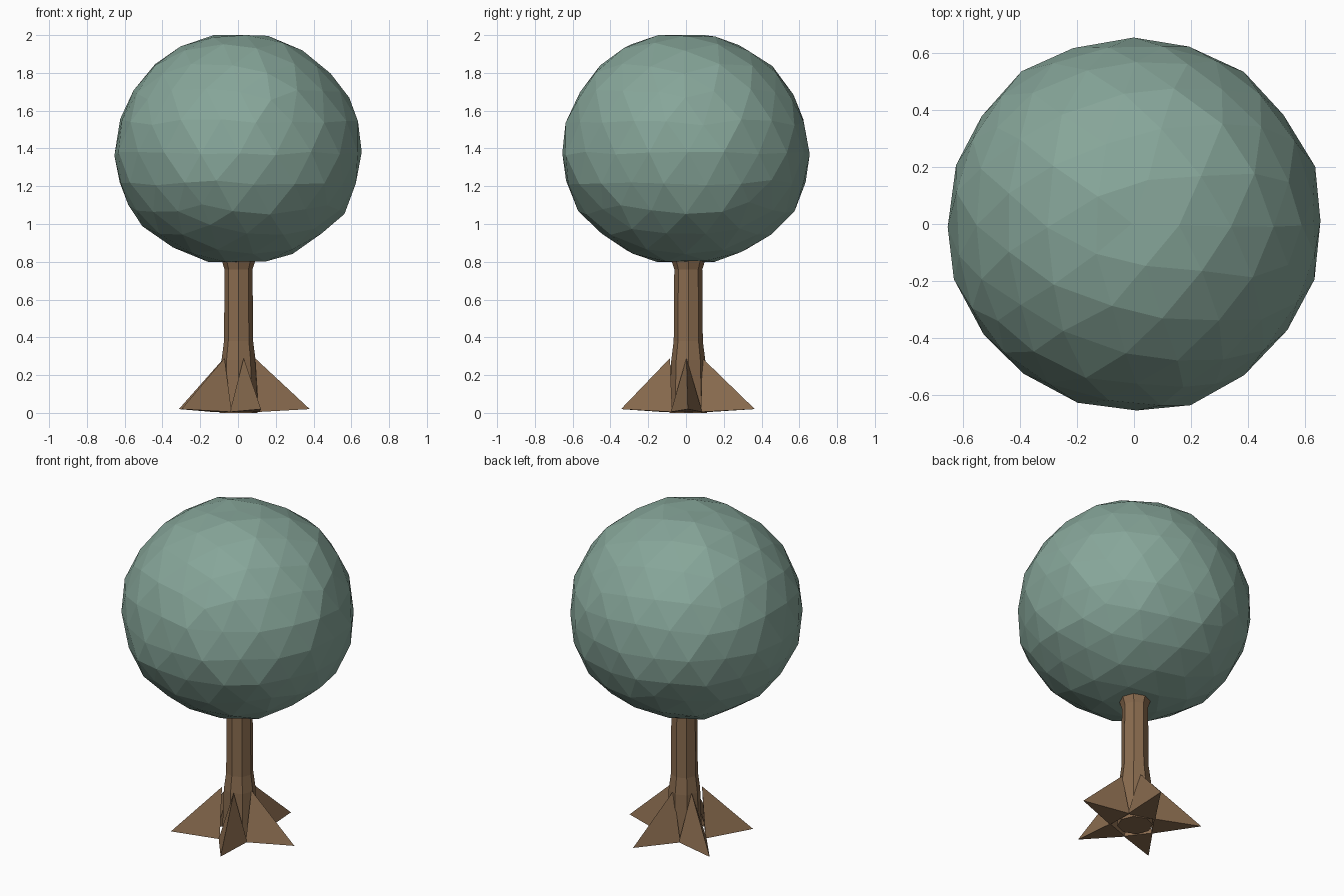
import bpy, bmesh, random
from math import sin, cos, radians
from mathutils import Vector

random.seed(7)
cube = bpy.data.objects.get("Cube")
if cube:
    bpy.data.objects.remove(cube, do_unlink=True)


def material(name, rgb):
    mat = bpy.data.materials.new(name)
    mat.use_nodes = True
    color = (*rgb, 1)
    mat.diffuse_color = color
    mat.node_tree.nodes["Principled BSDF"].inputs["Base Color"].default_value = color
    return mat


def finish(name, bm, mat):
    bmesh.ops.recalc_face_normals(bm, faces=bm.faces[:])
    mesh = bpy.data.meshes.new(name)
    bm.to_mesh(mesh)
    bm.free()
    mesh.materials.append(mat)
    obj = bpy.data.objects.new(name, mesh)
    bpy.context.collection.objects.link(obj)
    return obj


def polar(radius, degrees, z):
    a = radians(degrees)
    return Vector((radius * cos(a), radius * sin(a), z))


def clamp(value, low, high):
    return max(low, min(high, value))


leaf = material("leaf green", (0.24, 0.38, 0.32))
bark = material("bark brown", (0.25, 0.147, 0.077))

# Canopy: slightly uneven faceted ball, flatter below, with trimmed sides and top
HALF, MIDDLE = 0.655, 1.37
bm = bmesh.new()
bmesh.ops.create_icosphere(bm, subdivisions=3, radius=1)
for v in bm.verts:
    n = v.co.normalized()
    slide = Vector([random.uniform(-0.02, 0.02) for _ in range(3)])
    p = (n + slide).normalized() * random.uniform(0.985, 1.012)
    height = 0.65 if p.z > 0 else 0.59
    v.co = (clamp(p.x * 0.66, -HALF, HALF),
            clamp(p.y * 0.66, -HALF, HALF),
            clamp(MIDDLE + p.z * height, 0.8, 2.0))
finish("canopy", bm, leaf)

# Trunk: eight-sided lofted column, flared at both ends
SIDES = 8
profile = [(0.1, 0.0), (0.09, 0.28), (0.077, 0.38), (0.074, 0.76), (0.097, 0.83)]
bm = bmesh.new()
rings = [[bm.verts.new(polar(r, 360 * i / SIDES, z) + Vector((0.003, 0.012, 0)))
          for i in range(SIDES)] for r, z in profile]
for low, high in zip(rings, rings[1:]):
    for i in range(SIDES):
        j = (i + 1) % SIDES
        bm.faces.new((low[i], low[j], high[j], high[i]))
bm.faces.new(rings[0][::-1])
bm.faces.new(rings[-1])
finish("trunk", bm, bark)

# Roots: five wedges spreading from the trunk to pointed tips
for k, reach in enumerate((0.38, 0.38, 0.38, 0.377, 0.365)):
    angle = 1.5 + 72 * k
    bm = bmesh.new()
    apex = bm.verts.new(polar(0.09, angle, 0.29))
    tip = bm.verts.new(polar(reach, angle, 0.02))
    left = bm.verts.new(polar(0.135, angle + 38, 0.005))
    right = bm.verts.new(polar(0.135, angle - 38, 0.005))
    for face in ((apex, left, tip), (apex, tip, right),
                 (apex, right, left), (left, right, tip)):
        bm.faces.new(face)
    finish(f"root_{k + 1}", bm, bark)
